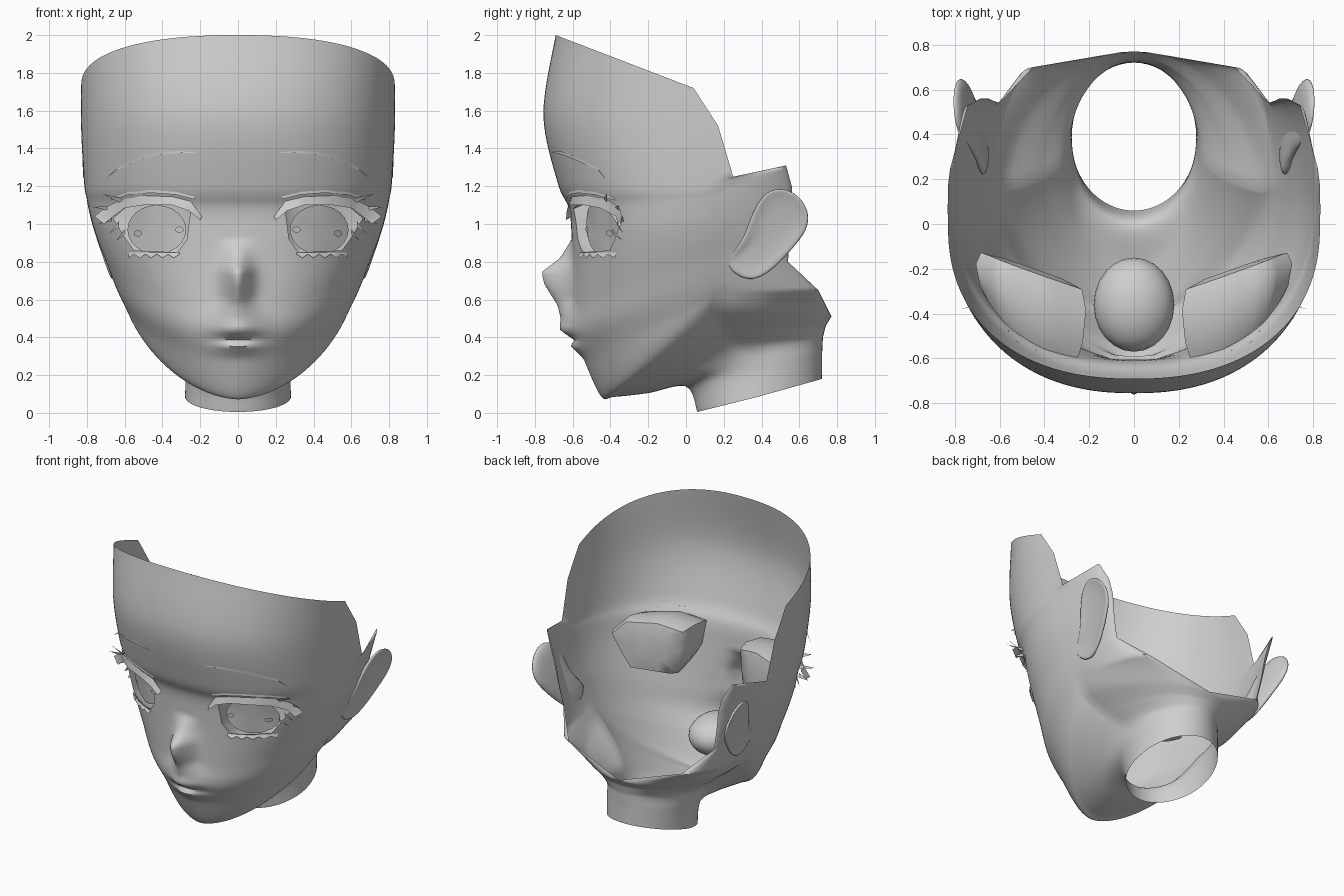
import bpy, bmesh, math
from mathutils import Vector
from mathutils.bvhtree import BVHTree

cube = bpy.data.objects.get("Cube")
if cube:
    bpy.data.objects.remove(cube, do_unlink=True)

GREY = (0.62, 0.62, 0.62, 1)
grey = bpy.data.materials.new("plain_grey")
grey.use_nodes = True
grey.diffuse_color = GREY
grey.node_tree.nodes["Principled BSDF"].inputs["Base Color"].default_value = GREY


def finish(name, bm, mirror=True, subsurf=0, angle=60):
    """Turn a bmesh into a shaded, mirrored object."""
    mesh = bpy.data.meshes.new(name)
    bm.to_mesh(mesh)
    bm.free()
    mesh.materials.append(grey)
    obj = bpy.data.objects.new(name, mesh)
    bpy.context.collection.objects.link(obj)
    bpy.ops.object.select_all(action='DESELECT')
    obj.select_set(True)
    bpy.context.view_layer.objects.active = obj
    bpy.ops.object.shade_smooth_by_angle(angle=math.radians(angle))
    if mirror:
        obj.modifiers.new("Mirror", 'MIRROR')
    if subsurf:
        mod = obj.modifiers.new("Subdivision", 'SUBSURF')
        mod.levels = mod.render_levels = subsurf
    return obj


def lerp_table(table, v):
    """Straight interpolation in (position, value) pairs, zero outside."""
    for (a, fa), (b, fb) in zip(table, table[1:]):
        if a <= v <= b:
            return fa + (fb - fa) * (v - a) / (b - a)
    return 0.0


def spline(keys, i, t):
    """Smooth interpolation of key tuples between i and i + 1."""
    p = [keys[max(0, min(len(keys) - 1, i + k))] for k in (-1, 0, 1, 2)]
    return [0.5 * (2 * b + (c - a) * t + (2 * a - 5 * b + 4 * c - d) * t * t
                   + (3 * b - a - 3 * c + d) * t ** 3) for a, b, c, d in zip(*p)]


def skin(bm, rows, closed=False):
    """Join rows of vertices with quads."""
    for low, high in zip(rows, rows[1:]):
        for c in range(len(low) if closed else len(low) - 1):
            n = (c + 1) % len(low)
            bm.faces.new((low[c], low[n], high[n], high[c]))


# Head shell: tilted rings from the neck opening to the forehead rim.
# Front centre of each ring: y, z, roundness
front = [(.06, .005, 2), (0, .14, 2), (-.2, .105, 1.9), (-.38, .085, 1.8), (-.45, .088, 1.7),
         (-.54, .28, 1.8), (-.6, .42, 1.9), (-.6, .58, 2), (-.6, .75, 2.1), (-.605, .92, 2.2),
         (-.62, 1.08, 2.25), (-.68, 1.22, 2.3), (-.755, 1.58, 2.3), (-.69, 2, 2.3)]
# Widest point: x, y, z
side = [(.28, .38, .085), (.28, .38, .25), (.31, .28, .34), (.42, .2, .43), (.56, .15, .55),
        (.62, .17, .64), (.66, .16, .72), (.7, .14, .82), (.745, .12, .93), (.775, .1, 1.02),
        (.8, .1, 1.13), (.815, .1, 1.22), (.83, .08, 1.5), (.83, 0, 1.735)]
# Back end: x, y, z
back = [(0, .72, .18), (0, .72, .3), (0, .725, .4), (0, .74, .46), (0, .77, .51),
        (.45, .7, .65), (.6, .54, .8), (.63, .55, .95), (.65, .56, 1.1), (.68, .56, 1.2),
        (.74, .53, 1.31), (.82, .25, 1.25), (.83, .17, 1.52), (.83, .04, 1.72)]
# Nose and lips: height, how far they stand out
relief = [(.29, 0), (.355, .035), (.385, 0), (.44, .065), (.5, .06), (.57, .08),
          (.68, .15), (.745, .165), (.82, .065), (.92, 0)]
STEPS, FRONT_COLS, BACK_COLS = 8, 40, 14

bm = bmesh.new()
rows = []
for r in range((len(front) - 1) * STEPS + 1):
    i = min(r // STEPS, len(front) - 2)
    t = r / STEPS - i
    fy, fz, n = spline(front, i, t)
    sx, sy, sz = spline(side, i, t)
    ex, ey, ez = Vector(back[i]).lerp(Vector(back[i + 1]), t)
    row = []
    for c in range(FRONT_COLS):
        a = math.pi / 2 * (c / FRONT_COLS) ** 1.3
        x, k = sx * math.sin(a) ** (2 / n), math.cos(a) ** (2 / n)
        z = sz + (fz - sz) * k
        width = .12 - .05 * max(0, min(1, (z - .5) * 10))
        bump = lerp_table(relief, z) * math.exp(-(x / width) ** 2)
        row.append(bm.verts.new((x, sy + (fy - sy) * k - bump, z)))
    for c in range(BACK_COLS + 1):
        b = math.pi / 2 * c / BACK_COLS
        s, k = math.sin(b), math.cos(b)
        row.append(bm.verts.new((ex + (sx - ex) * k, sy + (ey - sy) * s, sz + (ez - sz) * s)))
    rows.append(row)
skin(bm, rows)
bm.normal_update()
tree = BVHTree.FromBMesh(bm)


def on_face(x, z, out=0.0):
    """Point on the front of the face, pushed forward by out."""
    hit = tree.ray_cast(Vector((min(x, .66), -3, z)), Vector((0, 1, 0)))[0]
    return Vector((x, (hit.y if hit else -.4) - out, z))


# Eye openings, cut cleanly along their outline
eye = [(.25, 1.08), (.4, 1.11), (.58, 1.1), (.66, 1.03), (.6, .93), (.55, .86), (.32, .85), (.27, .92)]
edges = list(zip(eye, eye[1:] + eye[:1]))


def near_eye():
    found = []
    for f in bm.faces:
        p = f.calc_center_median()
        if .15 < p.x < .78 and .75 < p.z < 1.2 and p.y < 0:
            found.append(f)
    return found


for a, b in edges:
    faces = near_eye()
    geom = faces + list({e for f in faces for e in f.edges}) + list({v for f in faces for v in f.verts})
    bmesh.ops.bisect_plane(bm, geom=geom, dist=1e-5, plane_co=(a[0], 0, a[1]),
                           plane_no=(b[1] - a[1], 0, a[0] - b[0]))
hole = []
for f in near_eye():
    p = f.calc_center_median()
    if all((b[0] - a[0]) * (p.z - a[1]) - (b[1] - a[1]) * (p.x - a[0]) < 0 for a, b in edges):
        hole.append(f)
bmesh.ops.delete(bm, geom=hole, context='FACES')
finish("head_shell", bm)

# Eye sockets: pouches behind the openings with a slanted back
outline = [Vector(a).lerp(Vector(b), k / 3) for a, b in edges for k in range(3)]
centre = Vector((.43, .98))
bm = bmesh.new()
rows = []
for grow_x, grow_z, depth in ((1, 1, 0), (1.12, 1.3, .25), (1.2, 1.5, .7), (1.1, 1.35, .95), (.6, .7, 1)):
    row = []
    for p in outline:
        x = centre.x + (p.x - centre.x) * grow_x
        z = centre.y + (p.y - centre.y) * grow_z
        start = on_face(x, z)
        end = Vector((x, -.31 + .35 * (x - .13), z))
        row.append(bm.verts.new(start.lerp(end, depth)))
    rows.append(row)
skin(bm, rows, closed=True)
bm.faces.new(rows[-1])
bmesh.ops.recalc_face_normals(bm, faces=bm.faces[:])
finish("eye_socket", bm)


# Irises and their small highlights
def disc(name, x, z, rx, rz, out):
    bm = bmesh.new()
    angles = [math.tau * k / 24 for k in range(24)]
    ring = [bm.verts.new(on_face(x + rx * math.cos(a), z + rz * math.sin(a), out)) for a in angles]
    hub = bm.verts.new(on_face(x, z, out))
    for a, b in zip(ring, ring[1:] + ring[:1]):
        bm.faces.new((hub, a, b))
    finish(name, bm)


disc("iris", .43, .97, .155, .13, -.05)
disc("highlight_outer", .53, .95, .022, .016, -.04)
disc("highlight_inner", .31, .97, .022, .016, -.04)


# Brows, lids and lashes: ribbons laid on the face
def ribbon(name, top, low, out_top, out_low):
    bm = bmesh.new()
    skin(bm, [[bm.verts.new(on_face(x, z, out_low)) for x, z in low],
              [bm.verts.new(on_face(x, z, out_top)) for x, z in top]])
    finish(name, bm)


brow = [(.2, 1.375), (.3, 1.387), (.41, 1.383), (.5, 1.365), (.57, 1.335), (.64, 1.295), (.7, 1.24)]
ribbon("eyebrow", brow, [(x, z - .02 * math.sin(math.pi * k / 6)) for k, (x, z) in enumerate(brow)],
       .006, .008)
lash = [(.19, 1.04), (.25, 1.12), (.35, 1.145), (.5, 1.15), (.62, 1.13), (.7, 1.09), (.76, 1.04)]
ribbon("upper_lash", lash, [(.2, 1.02), (.26, 1.07), (.35, 1.1), (.5, 1.1), (.6, 1.085),
                            (.66, 1.04), (.71, 1)], .005, .04)
fold = [(.23, 1.145), (.33, 1.17), (.46, 1.18), (.58, 1.17), (.67, 1.14)]
ribbon("lid_fold", fold, [(x, z - .015) for x, z in fold], .004, .012)
lower = [(.31 + .03 * k, .85) for k in range(10)]
ribbon("lower_lash", lower, [(x, z - (.03 if k % 2 else .01)) for k, (x, z) in enumerate(lower)],
       .004, .02)

# Pointed lash tips at the outer corners
bm = bmesh.new()
for x, z, tip_x, tip_z in ((.61, 1.12, .72, 1.16), (.66, 1.08, .77, 1.09), (.67, 1.03, .74, 1.0),
                           (.63, 1.0, .68, .95), (.6, .96, .645, .91)):
    bm.faces.new([bm.verts.new(p) for p in (on_face(x, z - .015, .005), on_face(tip_x, tip_z, .03),
                                            on_face(x, z + .015, .005))])
finish("lash_tips", bm)

# Mouth pouch inside the head
bm = bmesh.new()
bmesh.ops.create_uvsphere(bm, u_segments=24, v_segments=14, radius=1)
bmesh.ops.scale(bm, vec=(.18, .21, .14), verts=bm.verts[:])
bmesh.ops.translate(bm, vec=(0, -.36, .42), verts=bm.verts[:])
finish("mouth_pouch", bm, mirror=False)

# Ears: leaning plates with a hollowed outer face
ear = [(.18, .8), (.3, .9), (.34, 1.05), (.41, 1.17), (.5, 1.2), (.6, 1.16), (.66, 1.06),
       (.645, .96), (.56, .86), (.47, .76), (.37, .695), (.28, .71)]
bm = bmesh.new()
face = bm.faces.new([bm.verts.new((.7 + .25 * (z - .75) + .1 * (y - .4), y, z)) for y, z in ear])
face.normal_update()
if face.normal.x < 0:
    face.normal_flip()
copy = bmesh.ops.extrude_face_region(bm, geom=[face], use_keep_orig=True)
inner = [g for g in copy["geom"] if isinstance(g, bmesh.types.BMVert)]
bmesh.ops.translate(bm, vec=(-.06, 0, 0), verts=inner)
bmesh.ops.recalc_face_normals(bm, faces=bm.faces[:])
bmesh.ops.inset_region(bm, faces=[face], thickness=.05, depth=-.03)
finish("ear", bm, subsurf=2, angle=180)
